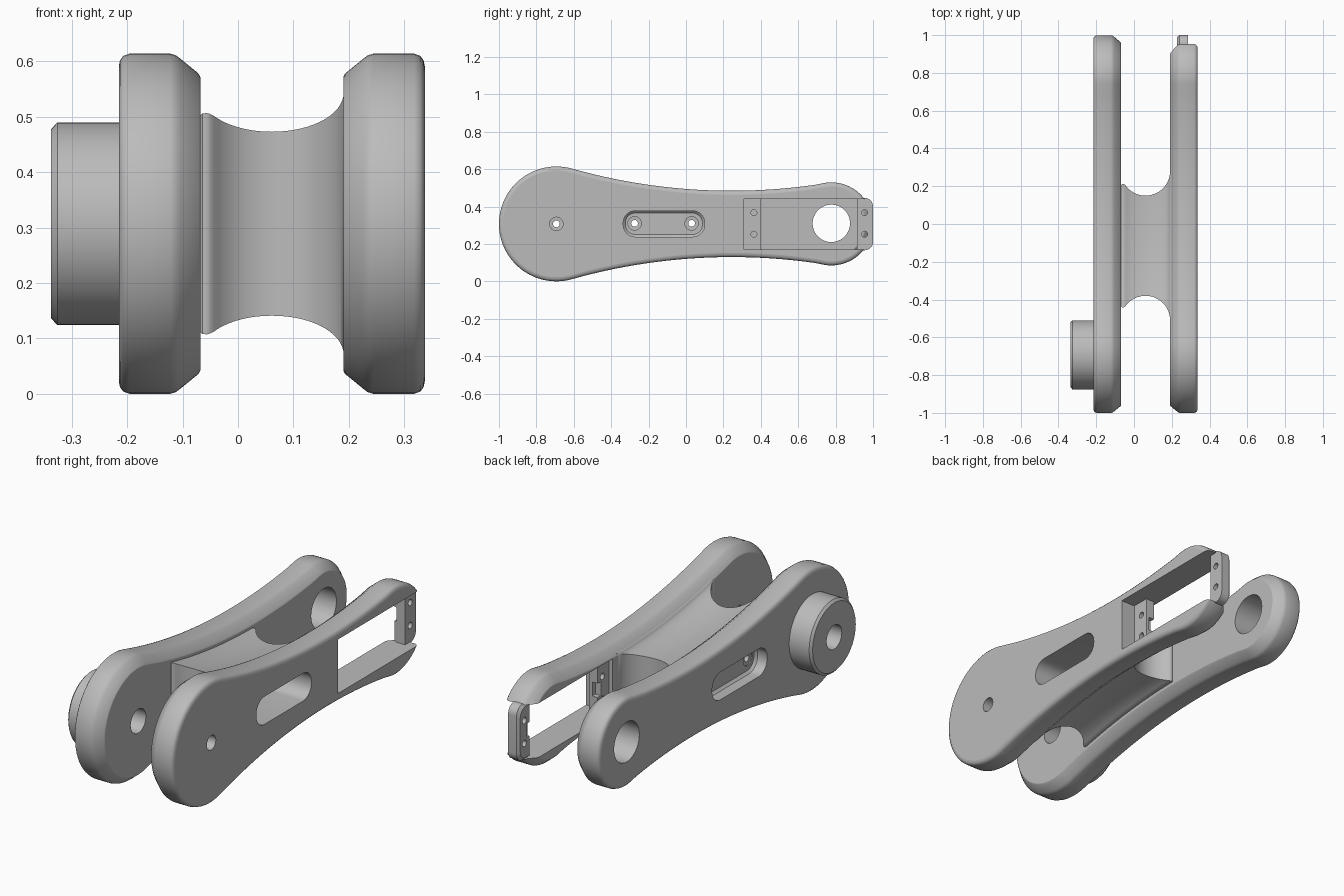
import bpy, bmesh
from math import sin, cos, pi, sqrt, atan2, radians

if "Cube" in bpy.data.objects:
    bpy.data.objects.remove(bpy.data.objects["Cube"])

# One flat colour
GREY = bpy.data.materials.new("plain grey")
GREY.use_nodes = True
GREY.diffuse_color = (0.5, 0.5, 0.5, 1)
GREY.node_tree.nodes["Principled BSDF"].inputs["Base Color"].default_value = (0.5, 0.5, 0.5, 1)

# Link outline: two round ends joined by tangent concave arcs
AXIS = 0.307
BIG_Y, BIG_R = -0.693, 0.307
END_Y, END_R = 0.777, 0.222
ARC_Y, ARC_R = 0.245, 3.15
ARC_H = sqrt((ARC_R + BIG_R) ** 2 - (ARC_Y - BIG_Y) ** 2)
SYM_X = 0.061                     # plane midway between the two plates


def arc(cy, cz, r, a0, a1, n):
    return [(cy + r * cos(a0 + (a1 - a0) * i / n), cz + r * sin(a0 + (a1 - a0) * i / n))
            for i in range(n + 1)]


def outline(inset):
    big = atan2(ARC_H, ARC_Y - BIG_Y)
    end = atan2(ARC_H, ARC_Y - END_Y)
    half = arc(END_Y, 0, END_R - inset, 0, end, 20)
    half += arc(ARC_Y, ARC_H, ARC_R + inset, end - pi, big - pi, 24)[1:-1]
    half += arc(BIG_Y, 0, BIG_R - inset, big, pi, 24)
    full = half + [(y, -z) for y, z in half[-2:0:-1]]
    return [(y, z + AXIS) for y, z in full]


def rounded(y0, y1, z0, z1, r, n=8):
    pts = []
    for k, (cy, cz) in enumerate([(y1 - r, z1 - r), (y0 + r, z1 - r),
                                  (y0 + r, z0 + r), (y1 - r, z0 + r)]):
        pts += arc(cy, cz, r, k * pi / 2, (k + 1) * pi / 2, n)
    return pts


def loft(name, sections):
    """Skin matching (x, outline) sections and close both ends."""
    bm = bmesh.new()
    rings = [[bm.verts.new((x, y, z)) for y, z in pts] for x, pts in sections]
    for a, b in zip(rings, rings[1:]):
        for i in range(len(a)):
            j = (i + 1) % len(a)
            bm.faces.new((a[i], a[j], b[j], b[i]))
    bm.faces.new(rings[0][::-1])
    bm.faces.new(rings[-1])
    bmesh.ops.recalc_face_normals(bm, faces=bm.faces)
    mesh = bpy.data.meshes.new(name)
    bm.to_mesh(mesh)
    bm.free()
    mesh.materials.append(GREY)
    obj = bpy.data.objects.new(name, mesh)
    bpy.context.collection.objects.link(obj)
    return obj


def rod(name, y, z, profile, n=48):
    return loft(name, [(x, arc(y, z, r, 0, 2 * pi * (n - 1) / n, n - 1)) for x, r in profile])


def box(name, x0, x1, y0, y1, z0, z1):
    pts = [(y0, z0), (y1, z0), (y1, z1), (y0, z1)]
    return loft(name, [(x0, pts), (x1, pts)])


def cut(obj, *cutters):
    for c in cutters:
        mod = obj.modifiers.new("cut", 'BOOLEAN')
        mod.operation, mod.solver, mod.object = 'DIFFERENCE', 'EXACT', c
    bpy.context.view_layer.update()
    graph = bpy.context.evaluated_depsgraph_get()
    mesh = bpy.data.meshes.new_from_object(obj.evaluated_get(graph))
    obj.modifiers.clear()
    obj.data = mesh


# Side plates: rounded outer edge, broad chamfer on the inner edge
RIM = [(-0.215, 0.022), (-0.213, 0.012), (-0.207, 0.004), (-0.196, 0),
       (-0.122, 0), (-0.112, 0.003), (-0.104, 0.009), (-0.071, 0.036), (-0.068, 0.042)]
left_plate = loft("left_plate", [(x, outline(d)) for x, d in RIM])
right_plate = loft("right_plate", [(2 * SYM_X - x, outline(d)) for x, d in RIM])


# Connecting web: saddle-shaped spacer following the link outline
def web_section(x, flare):
    drop = 0.074 - 0.33 * flare
    y0, y1, n = -0.38 - flare, 0.15 + flare, 24
    ys = [y0 + (y1 - y0) * i / n for i in range(n + 1)]
    top = [(y, ARC_H - sqrt(ARC_R ** 2 - (y - ARC_Y) ** 2) - drop) for y in ys]
    return x, [(y, AXIS + h) for y, h in top] + [(y, AXIS - h) for y, h in top[::-1]]


def saddle(a):
    return SYM_X + 0.13 * sin(a), 0.13 - 0.13 * cos(a)


web_path = [(-0.08, 0.05), (-0.068, 0.055), (-0.064, 0.061), (-0.056, 0.062), (-0.05, 0.059)]
web_path += [saddle(radians(a)) for a in range(-54, 85, 6)] + [(0.195, 0.125)]
web = loft("connecting_web", [web_section(x, f) for x, f in web_path])

# Pivot boss on the outside of the left plate
boss = rod("pivot_boss", BIG_Y, AXIS, [(-0.337, 0.171), (-0.326, 0.183), (-0.21, 0.183)])

# Cutters for holes, slots and the window
bore = rod("bore", BIG_Y, AXIS, [(-0.5, 0.06), (0.0, 0.06)])
eye = rod("eye", END_Y, 0.31, [(-0.5, 0.1), (0.0, 0.1)])
pin = rod("pin", BIG_Y, AXIS, [(0.1, 0.018), (0.23, 0.018), (0.231, 0.036), (0.5, 0.036)], 32)
slot = rounded(-0.336, 0.1, 0.238, 0.377, 0.065)
slot_floor = rounded(-0.324, 0.088, 0.25, 0.365, 0.053)
left_slot = loft("left_slot", [(-0.3, slot), (-0.162, slot), (-0.15, slot_floor)])
right_slot = loft("right_slot", [(0.4, slot), (-0.033, slot), (-0.045, slot_floor)])
screws = [rod("screw", y, 0.31, [(-0.5, 0.036), (-0.145, 0.036), (-0.144, 0.018),
                                 (-0.065, 0.018), (-0.064, 0.036), (0.5, 0.036)], 24)
          for y in (-0.275, 0.03)]
window = box("window", 0.1, 0.5, 0.31, 1.2, 0.17, 0.441)

cut(left_plate, bore, eye, left_slot, *screws)
cut(right_plate, pin, right_slot, window)
cut(web, right_slot, *screws)
cut(boss, bore)

# Cover mounts in the window: a recessed ledge and an end tab with rounded outer corners
ledge = box("window_ledge", 0.21, 0.258, 0.3, 0.4, 0.165, 0.446)


def tab_outline(inset, r=0.045):
    y1, z0, z1 = 1.0 - inset, 0.166 + inset, 0.446 - inset
    return ([(0.915, z0)] + arc(y1 - r, z0 + r, r, -pi / 2, 0, 8)
            + arc(y1 - r, z1 - r, r, 0, pi / 2, 8) + [(0.915, z1)])


tab = loft("end_tab", [(x, tab_outline(d)) for x, d in ((0.228, 0.012), (0.24, 0), (0.287, 0))])
holes = [rod("mount_hole", y, z, [(0.1, 0.016), (0.5, 0.016)], 20)
         for y in (0.363, 0.955) for z in (0.252, 0.367)]
notches = [box("notch", 0.1, 0.24, y0, y1, 0.275, 0.345)
           for y0, y1 in ((0.375, 0.5), (0.8, 0.935))]
cut(ledge, notches[0], *holes[:2])
cut(tab, notches[1], *holes[2:])

for helper in [bore, eye, pin, left_slot, right_slot, window] + screws + holes + notches:
    bpy.data.objects.remove(helper)

# Smooth curved walls, keep the large side faces flat
for obj in (left_plate, right_plate, web, boss, ledge, tab):
    bpy.ops.object.select_all(action='DESELECT')
    obj.select_set(True)
    bpy.context.view_layer.objects.active = obj
    bpy.ops.object.shade_smooth_by_angle(angle=radians(35))
    for face in obj.data.polygons:
        if abs(face.normal.x) > 0.999:
            face.use_smooth = False
